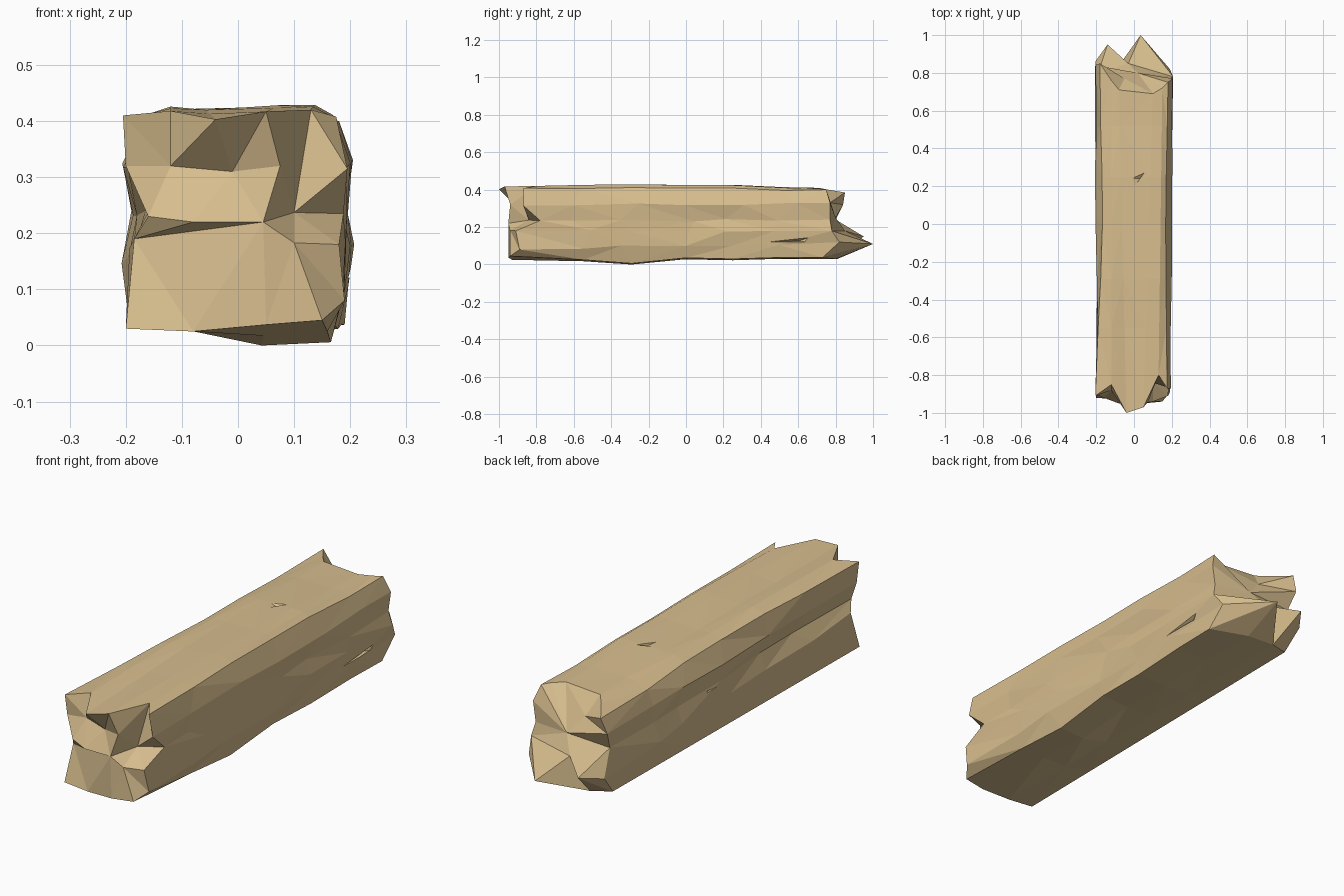
import bpy, bmesh, random
from mathutils import Vector

if "Cube" in bpy.data.objects:
    bpy.data.objects.remove(bpy.data.objects["Cube"])

random.seed(4)

# Matching jagged outlines at the two broken ends, clockwise from top left
FRONT = [(-.205, -.91, .41), (-.12, -.85, .418), (-.04, -1, .403), (.05, -.97, .417),
         (.13, -.80, .42), (.175, -.87, .408), (.195, -.87, .315), (.188, -.78, .235),
         (.18, -.91, .18), (.19, -.89, .08), (.15, -.94, .045), (.05, -.95, .037),
         (-.08, -.93, .025), (-.20, -.92, .03), (-.185, -.88, .19), (-.16, -.92, .23),
         (-.20, -.90, .32)]
BACK = [(-.18, .85, .385), (-.12, .76, .40), (-.08, .71, .41), (.10, .69, .41),
        (.15, .72, .405), (.18, .75, .40), (.205, .77, .33), (.192, .77, .24),
        (.207, .78, .18), (.19, .82, .12), (.19, .73, .037), (.03, .80, .03),
        (-.10, .81, .03), (-.19, .78, .04), (-.205, .86, .13), (-.19, .80, .24),
        (-.205, .84, .32)]
N = len(FRONT)

# Splintered faces: inner points and how they join the outline
FRONT_IN = dict(a=(-.12, -.88, .32), b=(-.01, -.91, .31), c=(.075, -.94, .32),
                d=(.10, -.84, .237), e=(-.08, -.95, .22), f=(.045, -.95, .22),
                g=(.10, -.94, .183))
FRONT_FACES = ["0 1 a 16", "1 2 b a", "2 3 c b", "3 4 d c", "4 5 6", "4 6 d", "6 7 d",
               "7 8 g d", "c d f", "d g f", "a b e", "16 a e 15", "b c f e", "15 e f 14",
               "14 f 12", "14 12 13", "f 11 12", "f g 10 11", "g 8 9 10"]
BACK_IN = dict(A=(.035, 1, .11), B=(-.14, .95, .15), C=(-.03, .85, .18),
               D=(.02, .80, .25), E=(-.05, .77, .33))
BACK_FACES = ["0 1 E", "0 E 16", "1 2 E", "2 3 E", "3 4 D E", "4 5 D", "5 6 D", "6 7 D",
              "7 8 C D", "8 9 A", "8 A C", "9 10 A", "10 11 A", "11 12 A", "12 C A",
              "12 B C", "12 13 B", "13 14 B", "14 15 B", "15 C B", "15 D C", "16 E D",
              "15 16 D"]

# Stations along the beam: y, top corner pinch, top rise, underside sag
STATIONS = [(-.55, .01, .008, .015), (-.29, .02, .014, .03), (0, .025, .012, .004),
            (.25, .02, .014, .008), (.52, .008, .003, .0)]


def body_ring(y, pinch, rise, sag):
    ring = []
    for i, (p, q) in enumerate(zip(FRONT, BACK)):
        v = Vector(p).lerp(Vector(q), (y - p[1]) / (q[1] - p[1]))
        if i < 6:
            v.z += rise - (.008 if i in (0, 5) else 0)
        if i in (0, 5):
            v.x += pinch if i == 0 else -pinch * .4
        if i in (10, 11):
            v.z = max(0, v.z - sag * 1.2)
        if i in (6, 7, 8, 9, 14, 15, 16):
            v.x += random.uniform(-.007, .007)
            v.y += random.uniform(-.07, .07)
            v.z += random.uniform(-.008, .008)
        ring.append(v)
    return ring


def cap(bm, ring, inner, faces):
    pts = {str(i): v for i, v in enumerate(ring)}
    pts.update({k: bm.verts.new(p) for k, p in inner.items()})
    for f in faces:
        bm.faces.new([pts[k] for k in f.split()])


def finish(bm, name):
    bmesh.ops.recalc_face_normals(bm, faces=bm.faces)
    mesh = bpy.data.meshes.new(name)
    bm.to_mesh(mesh)
    bm.free()
    ob = bpy.data.objects.new(name, mesh)
    bpy.context.collection.objects.link(ob)
    return ob


# Beam body with both broken ends
bm = bmesh.new()
rings = [[bm.verts.new(p) for p in r]
         for r in [FRONT] + [body_ring(*s) for s in STATIONS] + [BACK]]
for r, s in zip(rings, rings[1:]):
    for i in range(N):
        j = (i + 1) % N
        bm.faces.new((r[i], r[j], s[j], s[i]))
cap(bm, rings[0], FRONT_IN, FRONT_FACES)
cap(bm, rings[-1], BACK_IN, BACK_FACES)
bmesh.ops.triangulate(bm, faces=bm.faces)
beam = finish(bm, "wooden_beam")

wood = bpy.data.materials.new("wood")
wood.diffuse_color = (.68, .51, .27, 1)
wood.use_nodes = True
wood.node_tree.nodes["Principled BSDF"].inputs["Base Color"].default_value = wood.diffuse_color
beam.data.materials.append(wood)


# Chipped gouges: shallow wedges cut from the surface
def gouge(points):
    cb = bmesh.new()
    bmesh.ops.convex_hull(cb, input=[cb.verts.new(p) for p in points])
    cutter = finish(cb, "gouge_cutter")
    cutter.data.materials.append(wood)
    cutter.hide_render = True
    cutter.hide_viewport = True
    mod = beam.modifiers.new("gouge", "BOOLEAN")
    mod.operation, mod.solver, mod.object = "DIFFERENCE", "EXACT", cutter


gouge([(-.09, .25, .45), (.10, .33, .45), (-.05, .12, .45), (.03, .24, .412)])
gouge([(.23, .18, .115), (.23, .72, .165), (.23, .70, .115), (.178, .60, .125)])
gouge([(-.23, -.35, .20), (-.23, .3, .26), (-.23, .2, .20), (-.175, .1, .22)])
